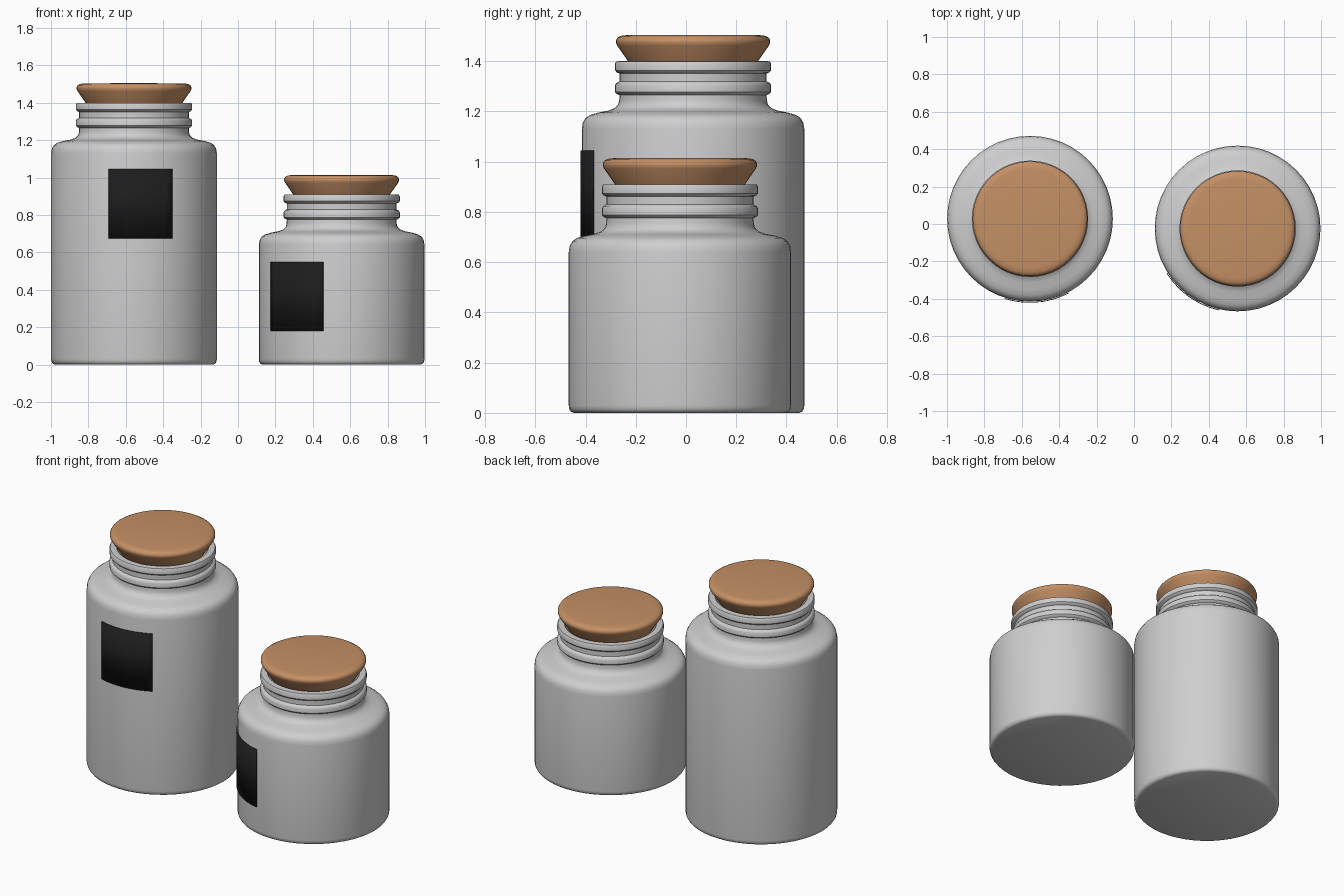
import bpy, bmesh, math

cube = bpy.data.objects.get("Cube")
if cube:
    bpy.data.objects.remove(cube, do_unlink=True)

SEGMENTS = 48


def material(name, color):
    m = bpy.data.materials.new(name)
    m.use_nodes = True
    m.diffuse_color = (*color, 1)
    bsdf = next(n for n in m.node_tree.nodes if n.type == 'BSDF_PRINCIPLED')
    bsdf.inputs["Base Color"].default_value = (*color, 1)
    return m


GLASS = material("pale grey glaze", (0.62, 0.62, 0.63))
CORK = material("cork brown", (0.56, 0.28, 0.13))
LABEL = material("label black", (0.012, 0.012, 0.012))


def finish(name, bm, mat, location):
    mesh = bpy.data.meshes.new(name)
    bm.to_mesh(mesh)
    bm.free()
    mesh.materials.append(mat)
    obj = bpy.data.objects.new(name, mesh)
    obj.location = location
    bpy.context.collection.objects.link(obj)
    bpy.ops.object.select_all(action='DESELECT')
    obj.select_set(True)
    bpy.context.view_layer.objects.active = obj
    bpy.ops.object.shade_smooth_by_angle(angle=math.radians(40))
    return obj


def lathe(name, profile, mat, location):
    """Spin a (radius, height) profile that starts and ends on the axis."""
    bm = bmesh.new()
    verts = [bm.verts.new((r, 0, z)) for r, z in profile]
    edges = [bm.edges.new(pair) for pair in zip(verts, verts[1:])]
    bmesh.ops.spin(bm, geom=verts + edges, axis=(0, 0, 1), cent=(0, 0, 0),
                   angle=math.tau, steps=SEGMENTS, use_duplicate=False)
    bmesh.ops.remove_doubles(bm, verts=bm.verts, dist=0.0005)
    bmesh.ops.recalc_face_normals(bm, faces=bm.faces)
    return finish(name, bm, mat, location)


def ring(z):
    """Rounded thread ring on the neck, 0.045 tall."""
    return [(0.293, z - 0.005), (0.304, z), (0.311, z + 0.008),
            (0.311, z + 0.034), (0.306, z + 0.043)]


def curved_label(name, start, z0, z1, location):
    """Thin plate wrapped 45 degrees around the body; angle is from the front."""
    bm = bmesh.new()
    steps, radius = 12, 0.445
    rows = []
    for i in range(steps + 1):
        a = math.radians(start + 45 * i / steps)
        x, y = radius * math.sin(a), -radius * math.cos(a)
        rows.append([bm.verts.new((x, y, z)) for z in (z0, z1)])
    for (a0, a1), (b0, b1) in zip(rows, rows[1:]):
        bm.faces.new((a0, b0, b1, a1))
    obj = finish(name, bm, LABEL, location)
    mod = obj.modifiers.new("thickness", 'SOLIDIFY')
    mod.thickness = 0.004
    mod.offset = 1


def jar(prefix, x, y, rim, label_start, label_bottom):
    place = (x, y, 0)
    # Hollow body: base, wall, shoulder, threaded neck, then the inside
    body = [(0, 0), (0.422, 0), (0.434, 0.005), (0.441, 0.015), (0.443, 0.03)]
    shoulder = [(0.443, -0.27), (0.439, -0.245), (0.428, -0.226), (0.41, -0.214),
                (0.38, -0.205), (0.34, -0.197), (0.312, -0.187), (0.298, -0.172),
                (0.294, -0.155)]
    body += [(r, rim + dz) for r, dz in shoulder]
    body += ring(rim - 0.13) + [(0.293, rim - 0.08)] + ring(rim - 0.044)
    body += [(0.298, rim), (0.27, rim), (0.264, rim - 0.006),
             (0.264, rim - 0.17), (0.41, rim - 0.25), (0.41, 0.04), (0, 0.04)]
    lathe(prefix + "_jar", body, GLASS, place)

    # Tapered stopper with a rounded top edge
    stopper = [(0, -0.06), (0.225, -0.06), (0.262, 0.005), (0.302, 0.062),
               (0.307, 0.074), (0.307, 0.084), (0.301, 0.094), (0.288, 0.101),
               (0.265, 0.104), (0, 0.105)]
    lathe(prefix + "_stopper", [(r, rim + dz) for r, dz in stopper], CORK, place)

    curved_label(prefix + "_label", label_start, label_bottom,
                 label_bottom + 0.37, place)


jar("tall", -0.556, 0.028, 1.40, -17.6, 0.675)
jar("short", 0.554, -0.024, 0.91, -57.7, 0.18)
